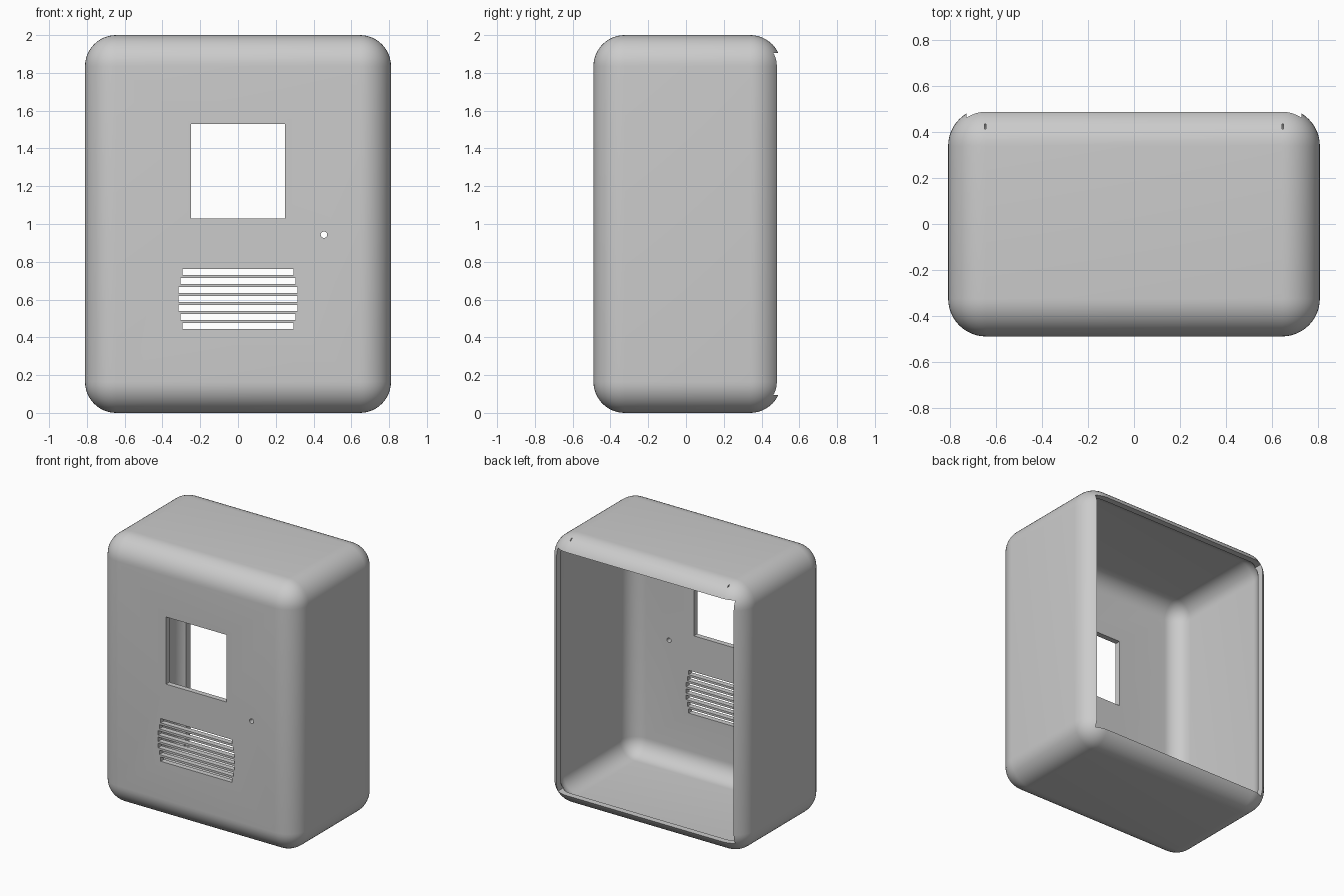
import bpy, bmesh, math
from mathutils import Matrix, Vector

cube = bpy.data.objects.get("Cube")
if cube:
    bpy.data.objects.remove(cube, do_unlink=True)

grey = bpy.data.materials.new("plain grey plastic")
grey.use_nodes = True
colour = (0.6, 0.6, 0.6, 1)
grey.diffuse_color = colour
grey.node_tree.nodes["Principled BSDF"].inputs["Base Color"].default_value = colour


def finish(name, bm):
    mesh = bpy.data.meshes.new(name)
    bm.to_mesh(mesh)
    bm.free()
    mesh.materials.append(grey)
    obj = bpy.data.objects.new(name, mesh)
    bpy.context.collection.objects.link(obj)
    return obj


def box(name, low, high, radius=0):
    low, high = Vector(low), Vector(high)
    bm = bmesh.new()
    bmesh.ops.create_cube(bm, size=1)
    bmesh.ops.scale(bm, vec=high - low, verts=bm.verts)
    bmesh.ops.translate(bm, vec=(low + high) / 2, verts=bm.verts)
    if radius:
        bmesh.ops.bevel(bm, geom=bm.edges[:], offset=radius, segments=12,
                        profile=0.5, affect='EDGES')
    return finish(name, bm)


def cut(target, cutter):
    cutter.hide_render = True
    mod = target.modifiers.new("cut", 'BOOLEAN')
    mod.operation = 'DIFFERENCE'
    mod.solver = 'EXACT'
    mod.object = cutter
    bpy.context.view_layer.objects.active = target
    bpy.ops.object.modifier_apply(modifier=mod.name)
    bpy.data.objects.remove(cutter, do_unlink=True)


# Rounded hollow shell, with concentric inner and outer corners
WALL, RADIUS = 0.04, 0.165
low, high = Vector((-0.81, -0.49, 0)), Vector((0.81, 0.505, 2))
inset = Vector((WALL, WALL, WALL))
shell = box("housing_shell", low, high, RADIUS)
cut(shell, box("cavity", low + inset, high - inset, RADIUS - WALL))

# Sharp-cornered opening through the back
cut(shell, box("back_opening", (-0.73, 0.34, 0.095), (0.73, 0.7, 1.905)))

# Square display window
cut(shell, box("window", (-0.25, -0.6, 1.03), (0.25, -0.4, 1.53)))

# Speaker slots, widest in the middle
for i in range(-3, 4):
    half = 0.314 - 0.01 * max(0, abs(i) - 1)
    z = 0.603 + 0.0477 * i
    cut(shell, box("slot", (-half, -0.6, z - 0.016), (half, -0.4, z + 0.016)))

# Small round hole beside the speaker
bm = bmesh.new()
bmesh.ops.create_cone(bm, cap_ends=True, segments=24, radius1=0.017,
                      radius2=0.017, depth=0.2,
                      matrix=Matrix.Translation((0.455, -0.5, 0.943))
                      @ Matrix.Rotation(math.pi / 2, 4, 'X'))
cut(shell, finish("round_hole", bm))

# Tiny catch slits in the top edge
for x in (-0.648, 0.648):
    cut(shell, box("slit", (x - 0.003, 0.415, 1.9), (x + 0.003, 0.435, 2.1)))

# Smooth rounds, crisp cut edges
bpy.ops.object.select_all(action='DESELECT')
shell.select_set(True)
bpy.context.view_layer.objects.active = shell
bpy.ops.object.shade_smooth_by_angle(angle=math.radians(30))
